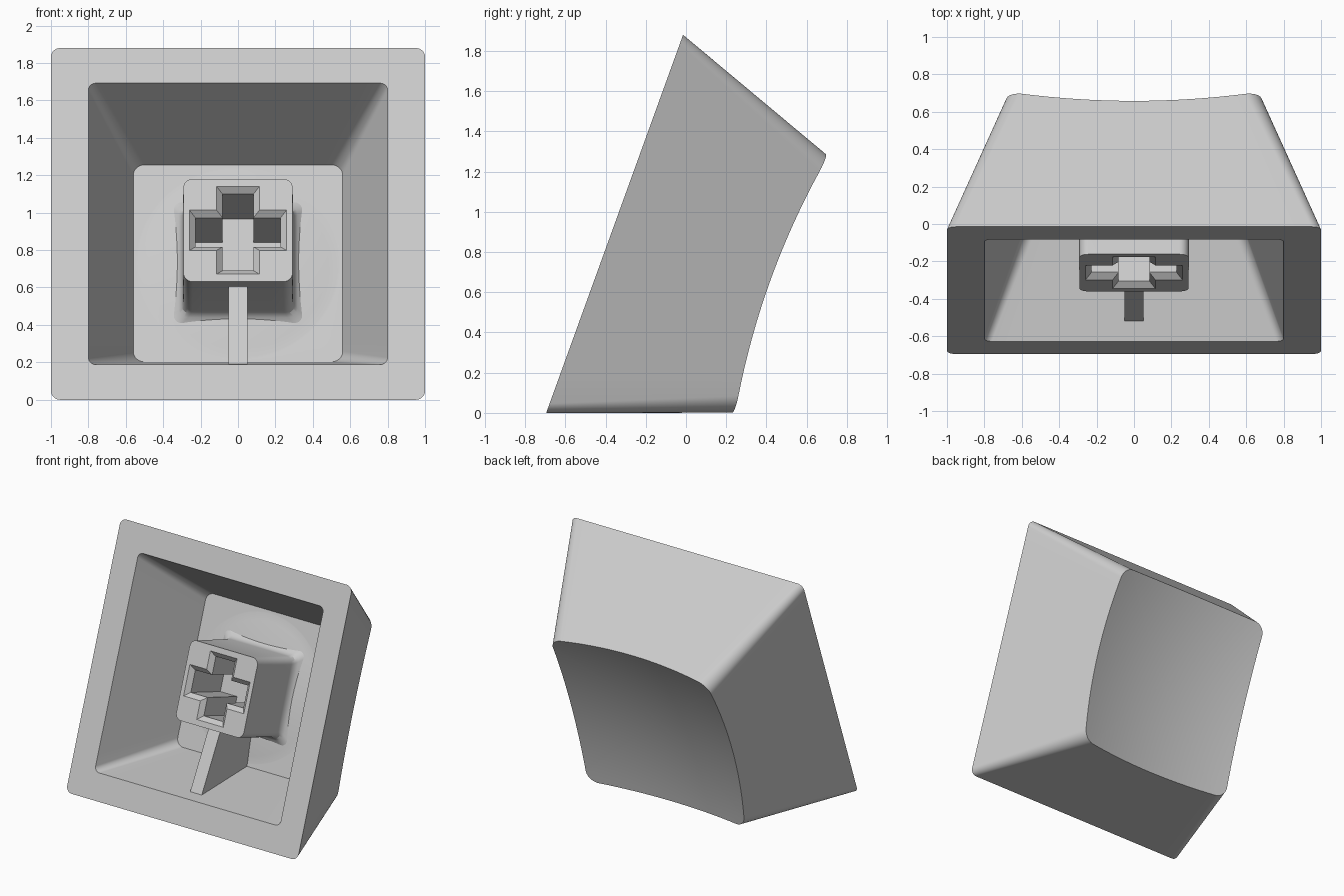
import bpy, bmesh
from math import cos, sin, pi, radians
from mathutils import Matrix, Vector

cube = bpy.data.objects.get("Cube")
if cube:
    bpy.data.objects.remove(cube)

# One plain grey plastic
grey = bpy.data.materials.new("grey_plastic")
grey.use_nodes = True
colour = (0.6, 0.6, 0.6, 1)
grey.diffuse_color = colour
grey.node_tree.nodes["Principled BSDF"].inputs["Base Color"].default_value = colour

# Parts are built in cap space (opening at depth 0, depth runs along -z), then tilted
TILT = Matrix.Translation((0, -0.355, 0.94)) @ Matrix.Rotation(radians(70.1), 4, 'X')
CURVE = 7.2  # twice the radius of the dish


def dish(p):
    return 0.756 + p.length_squared / CURVE


def rounded(half, r, corner=12, side=16):
    """Outline of a rounded square with evenly divided sides."""
    pts = []
    for k in range(4):
        turn = Matrix.Rotation(k * pi / 2, 2)
        c = half - r
        for i in range(corner + 1):
            a = i / corner * pi / 2
            pts.append(turn @ Vector((c + r * cos(a), c + r * sin(a))))
        for i in range(1, side):
            pts.append(turn @ Vector((c - 2 * c * i / side, half)))
    return pts


def at(pts, depth):
    return [(p.x, p.y, -depth) for p in pts]


def add_loops(bm, rings):
    """Skin consecutive rings with quads and return the vertex loops."""
    loops = [[bm.verts.new(p) for p in ring] for ring in rings]
    for a, b in zip(loops, loops[1:]):
        n = len(a)
        for i in range(n):
            j = (i + 1) % n
            bm.faces.new((a[i], a[j], b[j], b[i]))
    return loops


def cap_fan(bm, loop, depth):
    tip = bm.verts.new((0, 0, -depth))
    for i, v in enumerate(loop):
        bm.faces.new((v, loop[(i + 1) % len(loop)], tip))


def finish(bm, name, smooth=True):
    bmesh.ops.recalc_face_normals(bm, faces=bm.faces[:])
    mesh = bpy.data.meshes.new(name)
    bm.to_mesh(mesh)
    bm.free()
    mesh.transform(TILT)
    mesh.materials.append(grey)
    obj = bpy.data.objects.new(name, mesh)
    bpy.context.collection.objects.link(obj)
    if smooth:
        bpy.ops.object.select_all(action='DESELECT')
        obj.select_set(True)
        bpy.context.view_layer.objects.active = obj
        bpy.ops.object.shade_smooth_by_angle(angle=radians(25))
    return obj


# Shell: dish, tapered outer walls, rim, cavity walls, domed ceiling
base = rounded(1.0, 0.05)
narrow = rounded(0.68, 0.09)
top = []
for b, n in zip(base, narrow):
    p = n
    for _ in range(6):  # slide along the wall until it meets the dish
        p = b.lerp(n, dish(p) / 0.88)
    top.append(p)

STEPS = 16
rings = []
for s in range(1, STEPS + 1):
    ring = [p * (s / STEPS) for p in top]
    rings.append([(p.x, p.y, -dish(p)) for p in ring])
rings.append(at(base, 0))
rings.append(at(rounded(0.8, 0.04), 0))
ceiling = rounded(0.56, 0.06)
rings.append(at(ceiling, 0.62))
rings.append(at([p.normalized() * 0.545 for p in ceiling], 0.62))
for s in range(10, 0, -1):
    r = 0.537 * s / 10
    rings.append(at([p.normalized() * r for p in ceiling], 0.58 + r * r / CURVE))

bm = bmesh.new()
loops = add_loops(bm, rings)
cap_fan(bm, loops[0], 0.756)
cap_fan(bm, loops[-1], 0.58)
finish(bm, "cap_shell")


# Stem: rounded post flaring into the ceiling, with a chamfered cross socket
def cross(inset):
    """Plus-shaped outline, shrunk by the inset."""
    x, y, h = 0.26 - inset, 0.25 - inset, 0.115 - inset
    quarter = [(x, h), (h, h), (h, y)]
    pts = [Vector(q) for q in quarter]
    pts += [Vector((-a, b)) for a, b in reversed(quarter)]
    pts += [-p for p in pts]
    return pts


bm = bmesh.new()
flare = [(0.10, 0.292), (0.54, 0.295), (0.57, 0.303), (0.59, 0.318), (0.61, 0.345), (0.64, 0.39)]
post = add_loops(bm, [at(rounded(half, 0.05, 8, 8), d) for d, half in flare])
bm.faces.new(post[-1])
socket = add_loops(bm, [at(cross(0), 0.10), at(cross(0.033), 0.133), at(cross(0.033), 0.52)])
bm.faces.new(socket[-1])
edges = []
for loop in (post[0], socket[0]):
    edges += [bm.edges.get((v, loop[i - 1])) for i, v in enumerate(loop)]
bmesh.ops.triangle_fill(bm, use_beauty=True, edges=edges, normal=(0, 0, 1))
finish(bm, "stem")

# Rib: thin web joining the stem to the lower cavity wall
bm = bmesh.new()
profile = [(-0.28, 0.18), (-0.77, 0.10), (-0.57, 0.64), (-0.28, 0.64)]
sides = add_loops(bm, [[(x, y, -d) for y, d in profile] for x in (-0.05, 0.05)])
for side in sides:
    bm.faces.new(side)
finish(bm, "support_rib", smooth=False)
